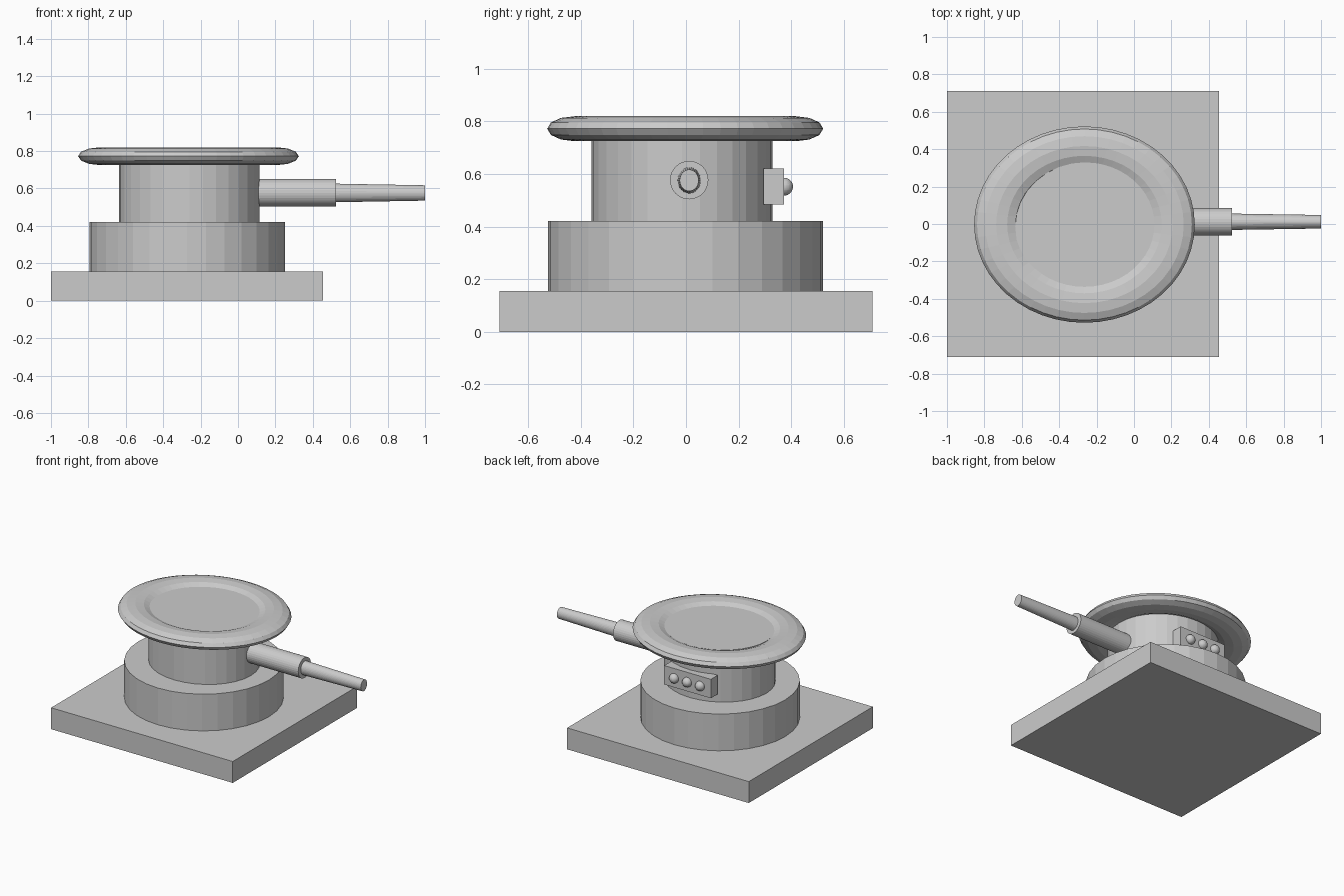
import bpy, math

if "Cube" in bpy.data.objects:
    bpy.data.objects.remove(bpy.data.objects["Cube"])


def finish(name, scale=(1, 1, 1)):
    ob = bpy.context.object
    ob.name = name
    ob.scale = scale
    return ob


def box(name, lo, hi):
    mid = [(a + b) / 2 for a, b in zip(lo, hi)]
    bpy.ops.mesh.primitive_cube_add(size=1, location=mid)
    return finish(name, [b - a for a, b in zip(lo, hi)])


def drum(name, x, y, rx, ry, z0, z1):
    bpy.ops.mesh.primitive_cylinder_add(vertices=32, radius=1, depth=1,
                                        location=(x, y, (z0 + z1) / 2))
    return finish(name, (rx, ry, z1 - z0))


def bar(name, x0, x1, r0, r1, y, z, flat=1.0):
    # round bar along x; local z maps to world x, local y stays world y
    bpy.ops.mesh.primitive_cone_add(vertices=32, radius1=r0, radius2=r1, depth=x1 - x0,
                                    location=((x0 + x1) / 2, y, z),
                                    rotation=(0, math.pi / 2, 0))
    return finish(name, (1, flat, 1))


# stacked body
box("base_plate", (-1, -0.71, 0), (0.455, 0.71, 0.155))
drum("lower_drum", -0.272, -0.002, 0.523, 0.523, 0.155, 0.421)
drum("upper_drum", -0.26, -0.015, 0.375, 0.345, 0.421, 0.798)

# flattened rim ring around the top
bpy.ops.mesh.primitive_torus_add(major_segments=48, minor_segments=12,
                                 major_radius=1, minor_radius=0.25,
                                 location=(-0.265, -0.003, 0.7725))
finish("rim_ring", (0.472, 0.42, 0.19))

# side handle
bar("handle_sleeve", 0.0, 0.525, 0.073, 0.073, 0.012, 0.577)
bar("handle_rod", 0.5, 1.0, 0.05, 0.041, 0.012, 0.576, 0.88)

# button panel on the back
box("button_panel", (-0.46, 0.295, 0.485), (-0.086, 0.372, 0.622))
for i in range(3):
    bpy.ops.mesh.primitive_uv_sphere_add(segments=32, ring_count=16, radius=0.034,
                                         location=(-0.375 + 0.104 * i, 0.373, 0.552))
    finish(f"button_{i + 1}")
